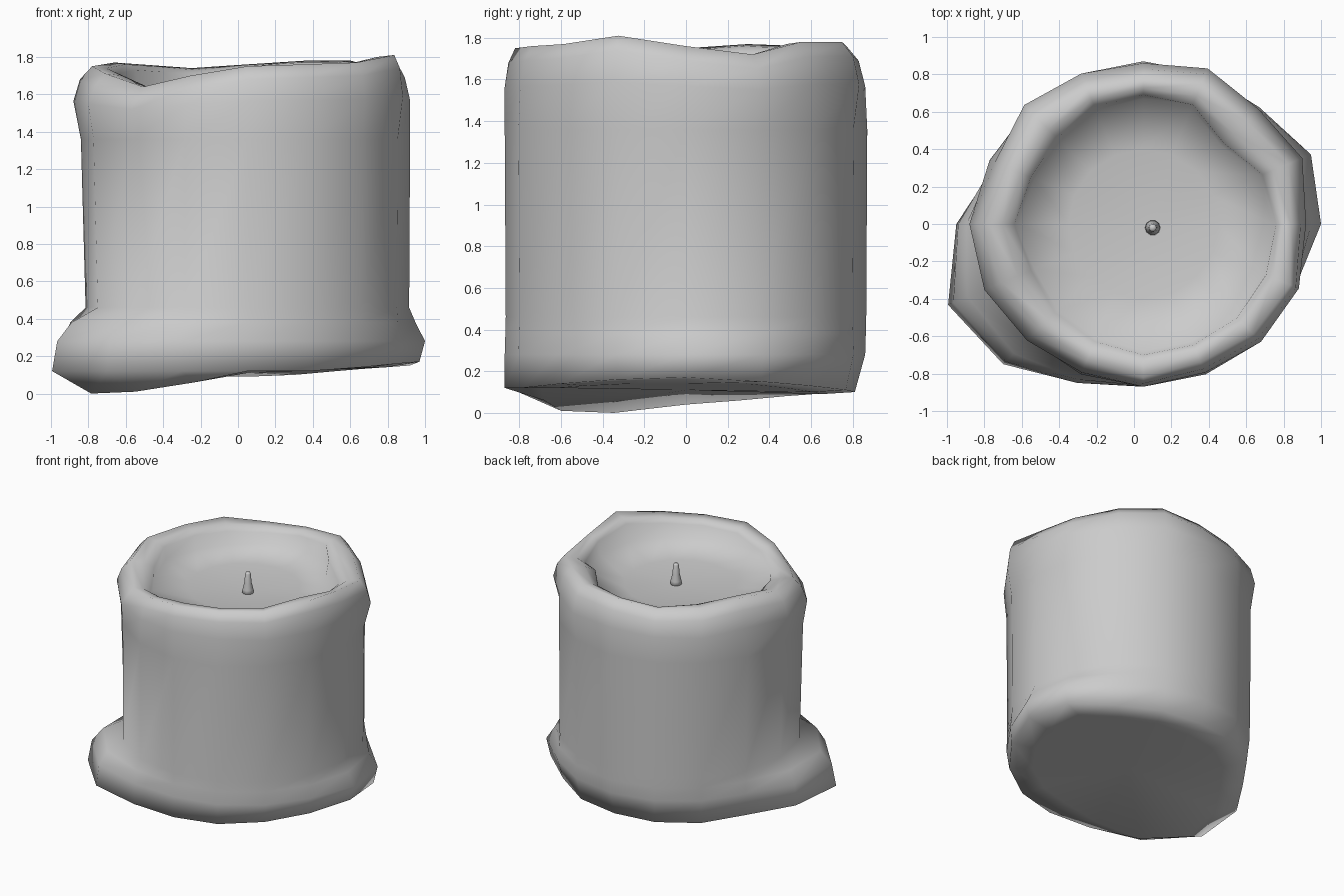
import bpy, bmesh, math

if "Cube" in bpy.data.objects:
    bpy.data.objects.remove(bpy.data.objects["Cube"])

N = 16
CX = 0.05

# Irregular wax outline, one value per 22.5 degrees (counter-clockwise from +x)
under_z = [.14, .14, .12, .10, .09, .09, .08, .06, .04, .00, .01, .06, .12, .12, .13, .14]
edge_z = [.17, .15, .13, .11, .10, .10, .10, .11, .12, .12, .12, .12, .12, .12, .14, .16]
edge_r = [.92, .94, .84, .83, .81, .83, .84, .85, 1.0, 1.13, 1.06, .92, .87, .85, .85, .87]
foot_r = [.95, .97, .88, .87, .86, .86, .86, .86, .99, 1.10, 1.04, .92, .87, .87, .87, .88]
rim_r = [.87, .92, .87, .90, .86, .87, .90, .86, .93, .92, .88, .86, .87, .86, .89, .90]
crest_in = [.08, .08, .09, .09, .09, .09, .09, .09, .10, .10, .09, .07, .05, .06, .06, .05]
crest_z = [1.76, 1.72, 1.78, 1.78, 1.76, 1.74, 1.76, 1.77, 1.75, 1.71, 1.64, 1.70, 1.75, 1.76, 1.77, 1.81]
inner_r = [.71, .69, .61, .69, .69, .68, .65, .65, .69, .65, .67, .68, .70, .70, .71, .71]


def ring(bm, radius, height, cx=CX, cy=0.0, n=N):
    """Ring of vertices; radius and height are functions of the index."""
    out = []
    for i in range(n):
        a = 2 * math.pi * i / n
        r = radius(i)
        out.append(bm.verts.new((cx + r * math.cos(a), cy + r * math.sin(a), height(i))))
    return out


def loft(name, bm, rings, start, end):
    """Join rings with quads and close both ends with a fan."""
    n = len(rings[0])
    for a, b in zip(rings, rings[1:]):
        for i in range(n):
            j = (i + 1) % n
            bm.faces.new((a[i], a[j], b[j], b[i]))
    for r, tip in ((rings[0], start), (rings[-1], end)):
        v = bm.verts.new(tip)
        for i in range(n):
            bm.faces.new((r[i], r[(i + 1) % n], v))
    bmesh.ops.recalc_face_normals(bm, faces=bm.faces[:])
    for f in bm.faces:
        f.smooth = True
    mesh = bpy.data.meshes.new(name)
    bm.to_mesh(mesh)
    bm.free()
    obj = bpy.data.objects.new(name, mesh)
    bpy.context.collection.objects.link(obj)
    return obj


# Wax body: underside, puddled foot, wall, rolled rim and shallow hollow
bm = bmesh.new()
rings = [
    ring(bm, lambda i: edge_r[i] * 0.80, lambda i: under_z[i]),
    ring(bm, lambda i: edge_r[i], lambda i: edge_z[i]),
    ring(bm, lambda i: foot_r[i], lambda i: 0.28),
    ring(bm, lambda i: 0.865 + (foot_r[i] - 0.865) * (0.65 if 8 <= i <= 11 else 0.4), lambda i: 0.38),
    ring(bm, lambda i: 0.865, lambda i: 0.46),
    ring(bm, lambda i: 0.89 if 7 <= i <= 9 else 0.87, lambda i: 1.36),
    ring(bm, lambda i: rim_r[i], lambda i: 0.4 * crest_z[i] + 0.6 * 1.44),
    ring(bm, lambda i: rim_r[i] - 0.35 * crest_in[i], lambda i: crest_z[i] - 0.07),
    ring(bm, lambda i: rim_r[i] - crest_in[i], lambda i: crest_z[i]),
    ring(bm, lambda i: 0.6 * inner_r[i] + 0.4 * (rim_r[i] - 0.08), lambda i: crest_z[i] - 0.01),
    ring(bm, lambda i: inner_r[i], lambda i: crest_z[i] - 0.04),
    ring(bm, lambda i: inner_r[i] - 0.02, lambda i: 0.15 * crest_z[i] + 0.85 * 1.60),
    ring(bm, lambda i: 0.40, lambda i: 1.585),
]
loft("candle_wax", bm, rings, (CX, 0, 0.11), (0.1, -0.02, 1.56))

# Wick: small flared stem in the middle of the hollow
bm = bmesh.new()
profile = [(0.042, 1.55), (0.038, 1.59), (0.026, 1.64), (0.020, 1.71), (0.015, 1.72)]
rings = [ring(bm, lambda i, r=r: r, lambda i, z=z: z, 0.1, -0.02, 10) for r, z in profile]
loft("wick", bm, rings, (0.1, -0.02, 1.55), (0.1, -0.02, 1.72))
